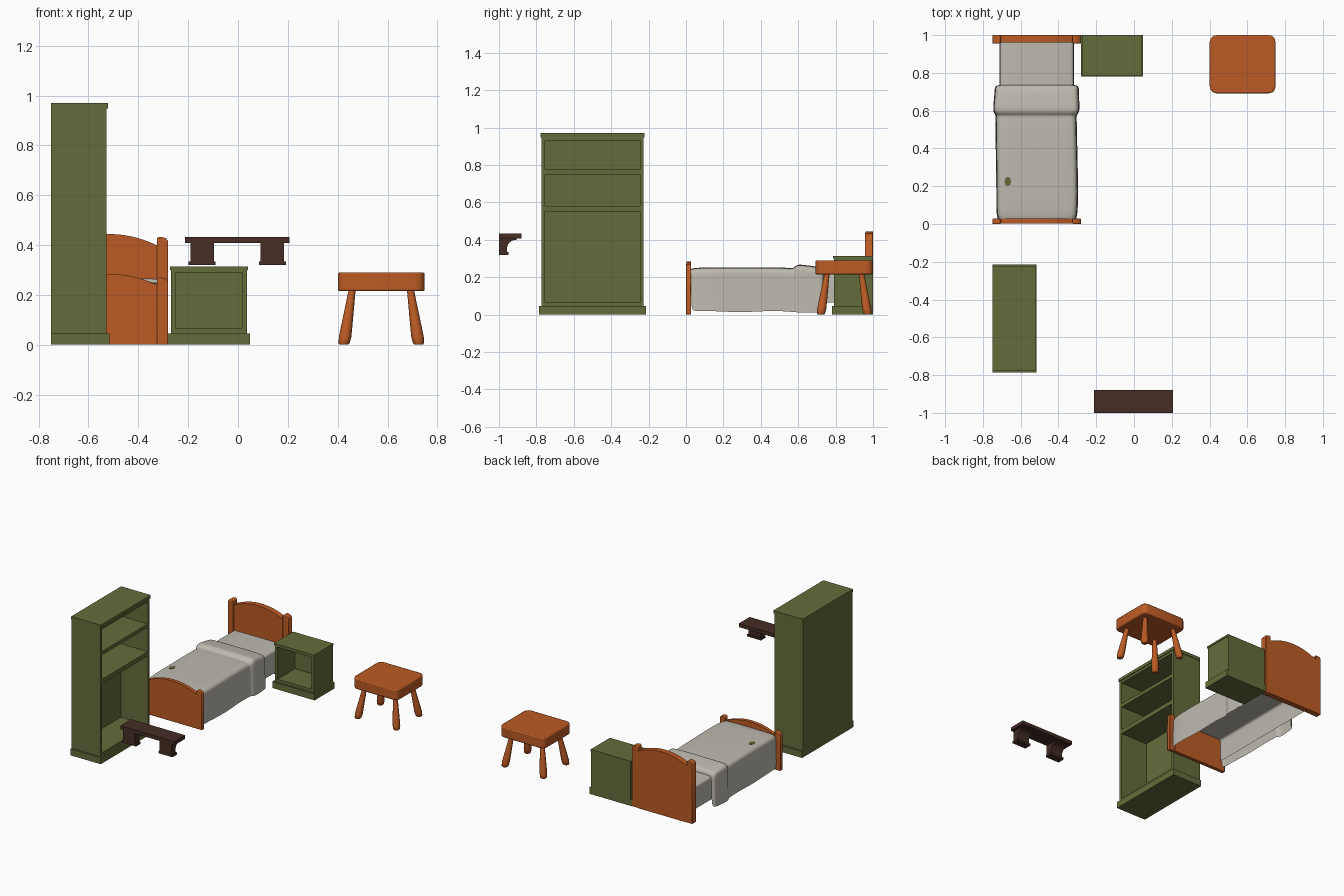
import bpy, bmesh, math
from mathutils import Vector, Matrix

if "Cube" in bpy.data.objects:
    bpy.data.objects.remove(bpy.data.objects["Cube"])


def material(name, rgb):
    m = bpy.data.materials.new(name)
    m.diffuse_color = (*rgb, 1)
    m.use_nodes = True
    m.node_tree.nodes["Principled BSDF"].inputs["Base Color"].default_value = m.diffuse_color
    return m


ORANGE = material("orange wood", (0.50, 0.105, 0.018))
GREEN = material("olive green paint", (0.127, 0.150, 0.042))
LINEN = material("pale linen", (0.515, 0.490, 0.430))
BROWN = material("dark brown wood", (0.061, 0.026, 0.018))


def finish(name, bm, mat, bevel=0, smooth=False, recalc=True):
    if recalc:
        bmesh.ops.recalc_face_normals(bm, faces=bm.faces)
    me = bpy.data.meshes.new(name)
    bm.to_mesh(me)
    bm.free()
    me.materials.append(mat)
    ob = bpy.data.objects.new(name, me)
    bpy.context.collection.objects.link(ob)
    if bevel:
        b = ob.modifiers.new("bevel", "BEVEL")
        b.width, b.segments, b.limit_method = bevel, 2, "ANGLE"
        b.angle_limit = math.radians(40)
    if smooth:
        bpy.ops.object.select_all(action="DESELECT")
        bpy.context.view_layer.objects.active = ob
        ob.select_set(True)
        bpy.ops.object.shade_smooth_by_angle(angle=math.radians(40))
    return ob


def add_box(bm, x0, x1, y0, y1, z0, z1):
    size = Matrix.Diagonal((x1 - x0, y1 - y0, z1 - z0, 1))
    mid = Matrix.Translation(((x0 + x1) / 2, (y0 + y1) / 2, (z0 + z1) / 2))
    bmesh.ops.create_cube(bm, size=1, matrix=mid @ size)


def add_prism(bm, pts, axis):
    """Extrude a polygon of 3D points along an axis vector."""
    face = bm.faces.new([bm.verts.new(p) for p in pts])
    res = bmesh.ops.extrude_face_region(bm, geom=[face], use_keep_orig=True)
    bmesh.ops.translate(bm, vec=Vector(axis),
                        verts=[g for g in res["geom"] if isinstance(g, bmesh.types.BMVert)])


def add_loft(bm, rings, closed, caps=False):
    rows = [[bm.verts.new(p) for p in r] for r in rings]
    n = len(rows[0])
    for a, b in zip(rows, rows[1:]):
        for i in range(n if closed else n - 1):
            j = (i + 1) % n
            bm.faces.new((a[i], a[j], b[j], b[i]))
    if caps:
        bm.faces.new(rows[0][::-1])
        bm.faces.new(rows[-1])


# Open cabinets: plinth, sides, back, rails/shelves between the openings, cap
def cabinet(name, w, d, h, cap, openings, loc, rot=0):
    bm = bmesh.new()
    hw, front = w / 2 - 0.012, -d + 0.012
    add_box(bm, -w / 2, w / 2, -d, 0, 0, 0.045)
    add_box(bm, -w / 2 + 0.008, w / 2 - 0.008, -d + 0.006, 0, h - cap, h)
    for s in (-1, 1):
        a, b = sorted((s * hw, s * (hw - 0.02)))
        add_box(bm, a, b, front, 0, 0.045, h - cap)
    add_box(bm, -hw + 0.02, hw - 0.02, -0.014, 0, 0.045, h - cap)
    edges = [0.045] + [z for o in openings for z in o] + [h - cap]
    for z0, z1 in zip(edges[::2], edges[1::2]):
        add_box(bm, -hw + 0.02, hw - 0.02, front, -0.014, z0, z1)
    ob = finish(name, bm, GREEN)
    ob.location, ob.rotation_euler.z = loc, rot


cabinet("bookcase", 0.57, 0.235, 0.97, 0.022,
        [(0.065, 0.55), (0.58, 0.75), (0.775, 0.93)], (-0.75, -0.5, 0), math.pi / 2)
cabinet("bedside_cabinet", 0.328, 0.22, 0.313, 0.013,
        [(0.065, 0.29)], (-0.116, 1.0, 0))

# Wall shelf: board and two curved brackets with feet
bm = bmesh.new()
add_box(bm, -0.213, 0.207, -1, -0.88, 0.408, 0.433)
finish("shelf_board", bm, BROWN)
for side, cx in (("left", -0.144), ("right", 0.138)):
    bm = bmesh.new()
    prof = [(-1, 0.408), (-1, 0.335), (-0.957, 0.335)]
    for i in range(9):
        a = math.pi / 2 * i / 8
        prof.append((-0.957 + 0.05 * (1 - math.cos(a)), 0.355 + 0.045 * math.sin(a)))
    prof.append((-0.907, 0.408))
    add_prism(bm, [(cx - 0.047, y, z) for y, z in prof], (0.094, 0, 0))
    add_box(bm, cx - 0.054, cx + 0.054, -1, -0.95, 0.32, 0.335)
    finish(side + "_shelf_bracket", bm, BROWN)

# Stool: rounded seat and four splayed legs
SX, SY = 0.575, 0.846
bm = bmesh.new()
add_box(bm, SX - 0.174, SX + 0.174, SY - 0.154, SY + 0.154, 0.215, 0.29)
upright = [e for e in bm.edges if abs(e.verts[0].co.z - e.verts[1].co.z) > 0.01]
bmesh.ops.bevel(bm, geom=upright, offset=0.035, segments=3, profile=0.5, affect="EDGES")
finish("stool_seat", bm, ORANGE, bevel=0.007, smooth=True)
for sx in (-1, 1):
    for sy in (-1, 1):
        bm = bmesh.new()
        rings = []
        for z, r in ((0, 0.017), (0.006, 0.022), (0.03, 0.025), (0.07, 0.023), (0.22, 0.014)):
            t = z / 0.22
            cx, cy = SX + sx * (0.15 - 0.033 * t), SY + sy * (0.125 - 0.033 * t)
            rings.append([(cx + r * math.cos(k * math.pi / 7), cy + r * math.sin(k * math.pi / 7), z)
                          for k in range(14)])
        add_loft(bm, rings, True, caps=True)
        finish("stool_%s_%s_leg" % ("front" if sy < 0 else "back", "left" if sx < 0 else "right"),
               bm, ORANGE, smooth=True)

# Bed ends: arched panel between two posts with sloping tops
BX = -0.515


def bed_end(name, y0, y1, peak, edge, post, inset):
    bm = bmesh.new()
    arch = [(BX + 0.192 * k / 10, peak - (peak - edge) * (k / 10) ** 2) for k in range(-10, 11)]
    outline = [(BX - 0.192, 0)] + arch + [(BX + 0.192, 0)]
    add_prism(bm, [(x, y0 + inset, z) for x, z in outline], (0, y1 - y0 - inset, 0))
    finish(name + "_panel", bm, ORANGE, smooth=True)
    for s in (-1, 1):
        bm = bmesh.new()
        pts = [(0.19, 0), (0.19, post - 0.006), (0.2, post), (0.225, post - 0.006),
               (0.235, post - 0.018), (0.235, 0)]
        add_prism(bm, [(BX + s * x, y0, z) for x, z in pts], (0, y1 - y0, 0))
        finish("%s_%s_post" % (name, "left" if s < 0 else "right"), bm, ORANGE,
               bevel=0.004, smooth=True)


bed_end("headboard", 0.956, 1.0, 0.444, 0.398, 0.434, 0.005)
bed_end("footboard", 0.0, 0.028, 0.284, 0.24, 0.271, 0.003)


# Bed linen: draped open shells lofted along the bed
def drape_ring(y, hw, top, bottom, r, shift=0.0):
    half = [(hw + 0.003, bottom), (hw, (bottom + top) / 2)]
    half += [(hw - r + r * math.cos(a), top - r + r * math.sin(a))
             for a in (0, math.pi / 6, math.pi / 3, math.pi / 2)]
    half += [(hw * 0.45, top + 0.002)]
    right = [(BX + x + shift, y, z) for x, z in half]
    left = [(BX - x + shift, y, z) for x, z in reversed(half)]
    return right + left


bm = bmesh.new()
add_loft(bm, [drape_ring(y, 0.195, 0.222, 0.065, 0.015) for y in (0.03, 0.3, 0.6, 0.96)], False)
finish("mattress_sheet", bm, LINEN, smooth=True)

bm = bmesh.new()
sections = [(0.028, 0.204, 0.243), (0.05, 0.212, 0.249), (0.15, 0.214, 0.251), (0.3, 0.213, 0.251),
            (0.45, 0.213, 0.25), (0.55, 0.212, 0.249), (0.575, 0.21, 0.245), (0.585, 0.22, 0.26),
            (0.605, 0.226, 0.267), (0.64, 0.224, 0.262), (0.69, 0.221, 0.256), (0.72, 0.22, 0.25),
            (0.732, 0.214, 0.24), (0.735, 0.198, 0.224)]
add_loft(bm, [drape_ring(y, hw, top, 0.016 + 0.006 * math.sin(y * 17), 0.03,
                         0.003 * math.sin(y * 9)) for y, hw, top in sections], False)
blanket = finish("blanket", bm, LINEN, smooth=False)
for p in blanket.data.polygons:
    p.use_smooth = True
sub = blanket.modifiers.new("subdivision", "SUBSURF")
sub.levels = sub.render_levels = 2

# Small green patch on the blanket
bm = bmesh.new()
add_prism(bm, [(-0.668 + 0.018 * math.cos(k * math.pi / 4), 0.225 + 0.025 * math.sin(k * math.pi / 4), 0.246)
               for k in range(8)], (0, 0, 0.007))
finish("blanket_patch", bm, GREEN)
